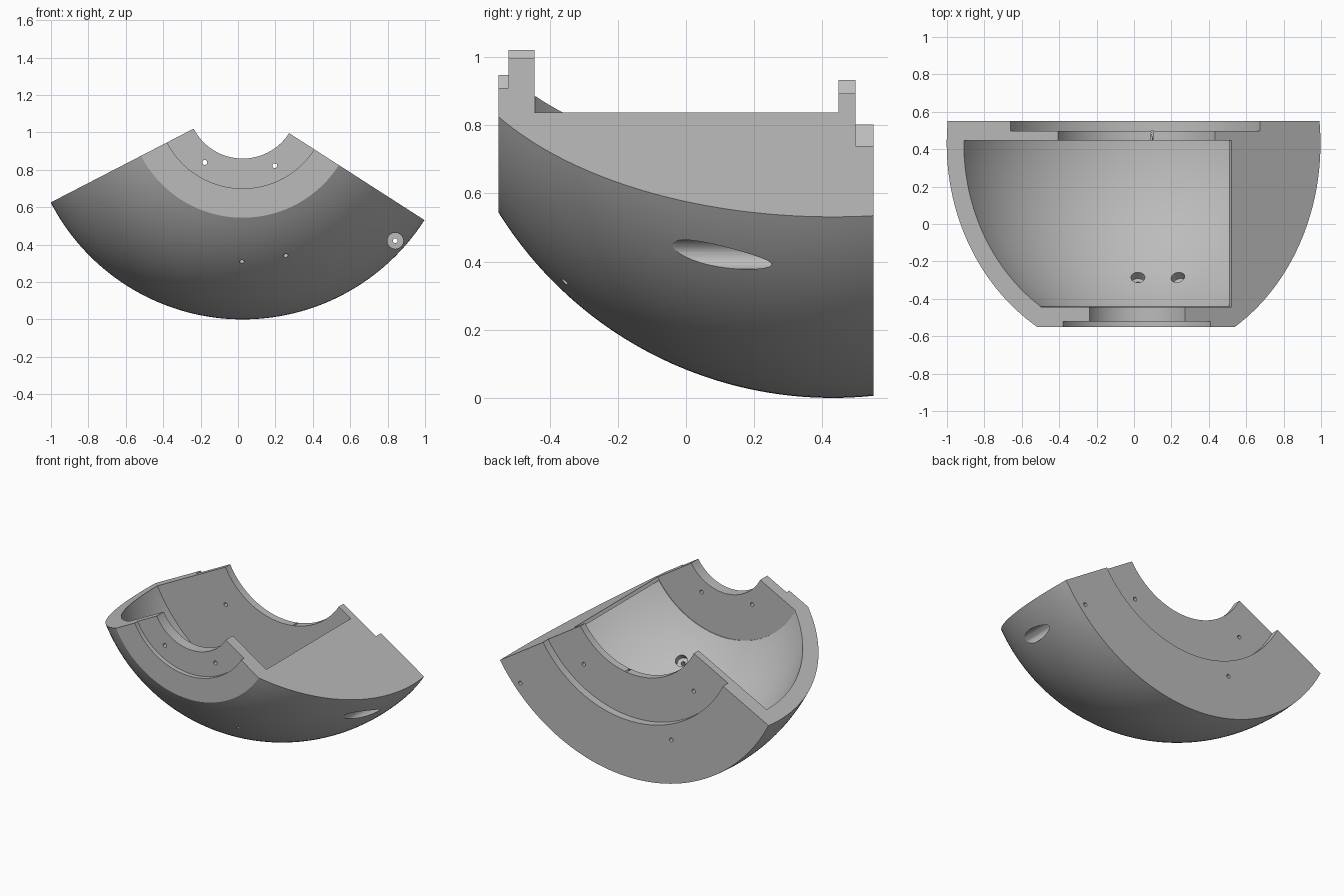
import bpy, bmesh, math
from mathutils import Vector

cube = bpy.data.objects.get("Cube")
if cube:
    bpy.data.objects.remove(cube, do_unlink=True)

# Ball centre, radii and the 120 degree sector around the y axis
CENTRE = Vector((0.025, 0.43, 1.155))
OUTER, INNER = 1.155, 1.052
START, END = 207.3, 327.3
MIDDLE = (START + END) / 2
FRONT, BACK = -0.55, 0.55
CAVITY_FRONT, CAVITY_BACK = -0.445, 0.447
LIP = 0.59          # radius of the opening in the thin end wall

grey = bpy.data.materials.new("plain grey")
grey.use_nodes = True
colour = (0.5, 0.5, 0.5, 1)
grey.diffuse_color = colour
grey.node_tree.nodes["Principled BSDF"].inputs["Base Color"].default_value = colour


def polar(radius, y, degrees):
    a = math.radians(degrees)
    return Vector((CENTRE.x + radius * math.cos(a), y, CENTRE.z + radius * math.sin(a)))


def ball_arc(radius, y0, y1, steps):
    ys = [y0 + (y1 - y0) * i / steps for i in range(steps + 1)]
    return [(math.sqrt(radius ** 2 - (y - CENTRE.y) ** 2), y) for y in ys]


def add_object(name, bm):
    bmesh.ops.recalc_face_normals(bm, faces=bm.faces)
    mesh = bpy.data.meshes.new(name)
    bm.to_mesh(mesh)
    bm.free()
    mesh.materials.append(grey)
    obj = bpy.data.objects.new(name, mesh)
    bpy.context.collection.objects.link(obj)
    return obj


def sector(name, profile, start, end, steps):
    """Sweep a closed (radius, y) profile around the axis and cap both ends."""
    bm = bmesh.new()
    rings = [[bm.verts.new(polar(r, y, start + (end - start) * i / steps)) for r, y in profile]
             for i in range(steps + 1)]
    n = len(profile)
    for a, b in zip(rings, rings[1:]):
        for j in range(n):
            k = (j + 1) % n
            bm.faces.new((a[j], a[k], b[k], b[j]))
    bm.faces.new(rings[0])
    bm.faces.new(rings[-1])
    return add_object(name, bm)


def drill(name, p0, p1, radius):
    """Round cutter between two points."""
    axis = p1 - p0
    bm = bmesh.new()
    bmesh.ops.create_cone(bm, cap_ends=True, segments=32, radius1=radius,
                          radius2=radius, depth=axis.length)
    bm.transform(axis.to_track_quat('Z', 'Y').to_matrix().to_4x4())
    bmesh.ops.translate(bm, verts=bm.verts, vec=(p0 + p1) / 2)
    return add_object(name, bm)


# Solid shell sector with stepped bores in both flanges
profile = ball_arc(OUTER, FRONT, BACK, 48) + [
    (0.77, BACK), (0.77, 0.497), (0.485, 0.497), (0.485, 0.3),
    (0.295, 0.3), (0.295, -0.52), (0.455, -0.52), (0.455, FRONT)]
shell = sector("shell_segment", profile, START, END, 80)

# Hollow, stopping short of one end to leave a thin wall
cutters = [
    sector("hollow_cutter", ball_arc(INNER, CAVITY_FRONT, CAVITY_BACK, 40)
           + [(0.1, CAVITY_BACK), (0.1, CAVITY_FRONT)], 190, END - 2.2, 90),
    sector("opening_cutter", [(LIP, CAVITY_FRONT), (LIP, CAVITY_BACK),
                              (0.1, CAVITY_BACK), (0.1, CAVITY_FRONT)], 188, 346, 90)]

# Mounting holes in the flanges
for side in (-1, 1):
    for label, radius, spread, y0, y1 in (("front", 0.375, 30, -0.6, -0.4),
                                          ("back", 0.64, 39.5, 0.4, 0.6)):
        angle = MIDDLE + side * spread
        cutters.append(drill(label + "_hole_cutter", polar(radius, y0, angle),
                             polar(radius, y1, angle), 0.013))
cutters.append(drill("pin_hole_cutter", Vector((-0.276, 0.4, 0.34)),
                     Vector((-0.276, 0.6, 0.34)), 0.013))

# Recessed screw hole along the rim
cutters.append(drill("screw_recess_cutter", polar(1.098, -0.3, 318), polar(1.098, 0.44, 318), 0.043))
cutters.append(drill("screw_hole_cutter", polar(1.098, 0.3, 318), polar(1.098, 0.7, 318), 0.013))

# Recessed holes square to the shell
for angle in (269.7, 285.8):
    out = (polar(0.846, -0.356, angle) - CENTRE).normalized()
    cutters.append(drill("shell_hole_cutter", CENTRE + out * 0.95, CENTRE + out * 1.25, 0.013))
    cutters.append(drill("shell_recess_cutter", CENTRE + out * 0.95, CENTRE + out * 1.1, 0.037))

# Cut everything, then bake the result
for cutter in cutters:
    cutter.hide_render = True
    cut = shell.modifiers.new(cutter.name, 'BOOLEAN')
    cut.operation = 'DIFFERENCE'
    cut.solver = 'EXACT'
    cut.object = cutter
bpy.context.view_layer.update()
baked = bpy.data.meshes.new_from_object(shell.evaluated_get(bpy.context.evaluated_depsgraph_get()))
shell.modifiers.clear()
shell.data = baked
baked.materials.clear()
baked.materials.append(grey)
for cutter in cutters:
    bpy.data.objects.remove(cutter, do_unlink=True)

bpy.ops.object.select_all(action='DESELECT')
shell.select_set(True)
bpy.context.view_layer.objects.active = shell
bpy.ops.object.shade_smooth_by_angle(angle=math.radians(25))
